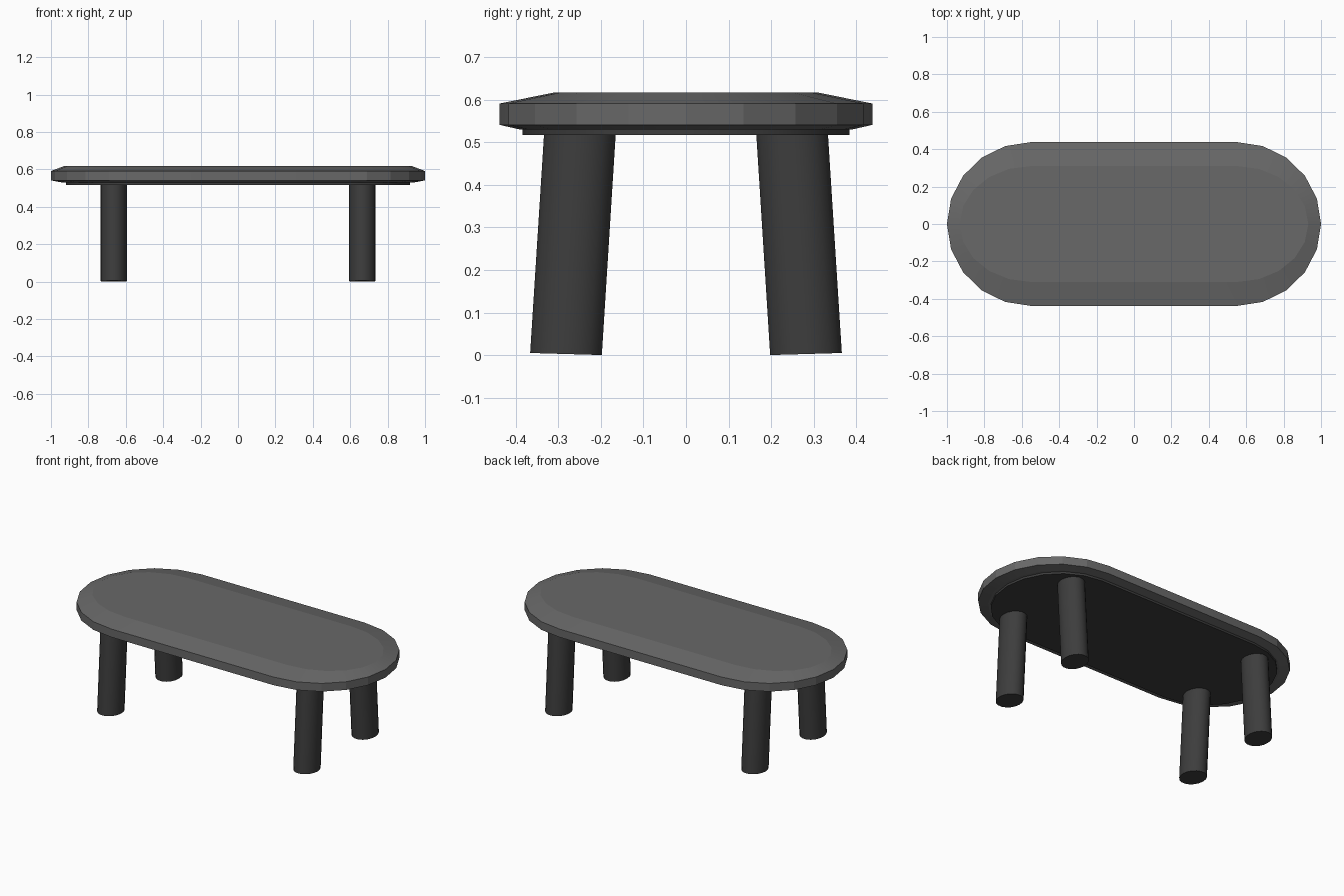
import bpy, bmesh, math

if "Cube" in bpy.data.objects:
    bpy.data.objects.remove(bpy.data.objects["Cube"])

def material(name, v):
    m = bpy.data.materials.new(name)
    m.diffuse_color = (v, v, v, 1)
    m.use_nodes = True
    m.node_tree.nodes["Principled BSDF"].inputs["Base Color"].default_value = m.diffuse_color
    return m

top_grey = material("mid grey", 0.14)
dark_grey = material("dark grey", 0.047)

def stadium(cx, rx, ry, z, n=10):
    """Long rounded outline with two half-ellipse ends."""
    pts = []
    for side in (0, 1):
        for i in range(n + 1):
            a = -math.pi / 2 + math.pi * i / n + math.pi * side
            pts.append((rx * math.cos(a) + (-cx if side else cx), ry * math.sin(a), z))
    return pts

def loft(name, rings, mat, angle=30):
    """Skin a stack of equal rings, bottom to top, and cap both ends."""
    bm = bmesh.new()
    loops = [[bm.verts.new(p) for p in r] for r in rings]
    for lo, hi in zip(loops, loops[1:]):
        n = len(lo)
        for i in range(n):
            j = (i + 1) % n
            bm.faces.new((lo[i], lo[j], hi[j], hi[i]))
    bm.faces.new(loops[0][::-1])
    bm.faces.new(loops[-1])
    bmesh.ops.recalc_face_normals(bm, faces=bm.faces)
    me = bpy.data.meshes.new(name)
    bm.to_mesh(me)
    bm.free()
    me.materials.append(mat)
    ob = bpy.data.objects.new(name, me)
    bpy.context.collection.objects.link(ob)
    bpy.ops.object.select_all(action='DESELECT')
    ob.select_set(True)
    bpy.context.view_layer.objects.active = ob
    bpy.ops.object.shade_smooth_by_angle(angle=math.radians(angle))
    return ob

# table top: straight rim with shallow slopes above and below
loft("table_top", [stadium(0.55, 0.39, 0.39, 0.53),
                   stadium(0.55, 0.45, 0.438, 0.541),
                   stadium(0.55, 0.45, 0.438, 0.591),
                   stadium(0.55, 0.382, 0.31, 0.617)], top_grey, 10)

# support plate under the top
loft("under_plate", [stadium(0.55, 0.37, 0.384, 0.517),
                     stadium(0.55, 0.37, 0.384, 0.534)], dark_grey)

# four oval legs, splayed outward in y
def leg_ring(sx, sy, y, z, tilt, n=18):
    ring = []
    for i in range(n):
        a = 2 * math.pi * i / n
        c = math.sin(a)
        ring.append((sx * 0.665 + 0.071 * math.cos(a),
                     sy * (y + 0.0855 * c), z + tilt * (1 + c)))
    return ring

for sx, xn in ((-1, "left"), (1, "right")):
    for sy, yn in ((-1, "front"), (1, "back")):
        loft(f"{yn}_{xn}_leg", [leg_ring(sx, sy, 0.282, 0.0, 0.0025),
                                leg_ring(sx, sy, 0.249, 0.525, 0.0)], dark_grey)
